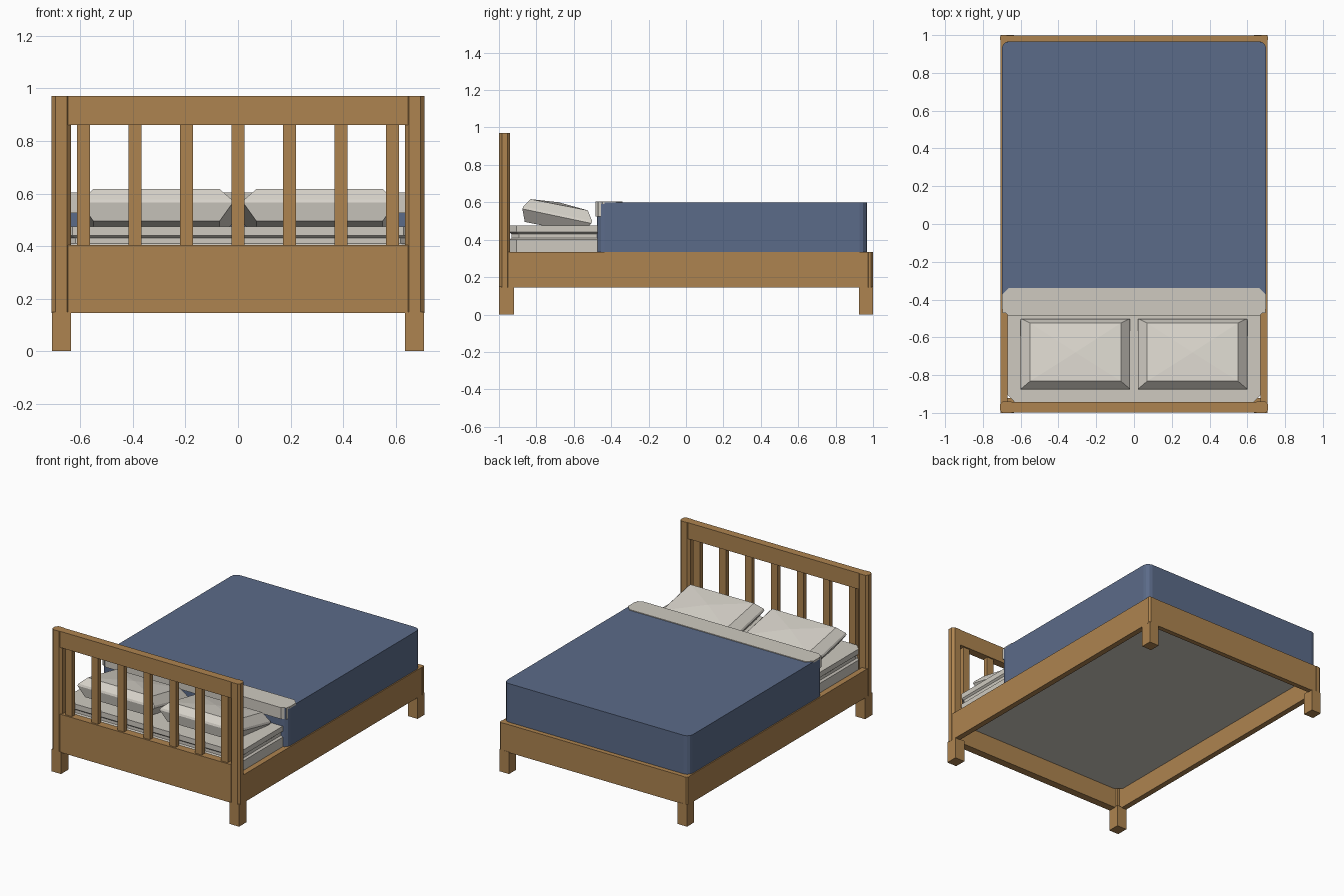
import bpy, bmesh, math

if "Cube" in bpy.data.objects:
    bpy.data.objects.remove(bpy.data.objects["Cube"])


def material(name, rgb):
    m = bpy.data.materials.new(name)
    m.diffuse_color = (*rgb, 1)
    m.use_nodes = True
    m.node_tree.nodes["Principled BSDF"].inputs["Base Color"].default_value = m.diffuse_color
    return m


WOOD = material("oak wood", (0.42, 0.23, 0.08))
BLUE = material("blue blanket", (0.105, 0.146, 0.25))
SHEET = material("grey sheet", (0.62, 0.59, 0.53))
PILLOW = material("pale pillow", (0.68, 0.65, 0.59))


def finish(name, bm, mat):
    bmesh.ops.recalc_face_normals(bm, faces=bm.faces)
    me = bpy.data.meshes.new(name)
    bm.to_mesh(me)
    bm.free()
    me.materials.append(mat)
    ob = bpy.data.objects.new(name, me)
    bpy.context.collection.objects.link(ob)
    return ob


def ring(x0, x1, y0, y1, c, n):
    """Rectangle outline with corners rounded in n segments of radius c."""
    if c == 0:
        return [(x0, y0), (x1, y0), (x1, y1), (x0, y1)]
    pts = []
    for cx, cy, a in ((x0 + c, y0 + c, 180), (x1 - c, y0 + c, 270),
                      (x1 - c, y1 - c, 0), (x0 + c, y1 - c, 90)):
        for i in range(n + 1):
            t = math.radians(a + 90 * i / n)
            pts.append((cx + c * math.cos(t), cy + c * math.sin(t)))
    return pts


def loft(name, mat, x0, x1, y0, y1, levels, c=0, n=1):
    """Stack of (z, inset) outlines, capped at both ends."""
    bm = bmesh.new()
    rows = [[bm.verts.new((x, y, z)) for x, y in
             ring(x0 + d, x1 - d, y0 + d, y1 - d, c, n)] for z, d in levels]
    for a, b in zip(rows, rows[1:]):
        for i in range(len(a)):
            j = (i + 1) % len(a)
            bm.faces.new((a[i], a[j], b[j], b[i]))
    bm.faces.new(rows[0])
    bm.faces.new(rows[-1])
    return finish(name, bm, mat)


def box(name, mat, x0, x1, y0, y1, z0, z1, c=0, n=1):
    return loft(name, mat, x0, x1, y0, y1, [(z0, 0), (z1, 0)], c, n)


# Legs, corner posts and side rails
for s, side in ((-1, "left"), (1, "right")):
    def sided(name, xa, xb, *rest):
        xs = sorted((s * xa, s * xb))
        box(side + "_" + name, WOOD, *xs, *rest)
    sided("head_leg", 0.635, 0.708, -1.0, -0.92, 0, 0.15)
    sided("foot_leg", 0.635, 0.708, 0.925, 1.0, 0, 0.15)
    sided("head_post", 0.635, 0.71, -1.0, -0.94, 0.145, 0.97, 0.015, 1)
    sided("foot_post", 0.665, 0.71, 0.965, 1.0, 0.145, 0.335, 0.01, 1)
    sided("side_rail", 0.67, 0.708, -0.98, 0.985, 0.145, 0.335)

# Footboard and headboard
box("foot_rail", WOOD, -0.69, 0.69, 0.965, 0.998, 0.145, 0.335)
box("head_panel", WOOD, -0.66, 0.66, -0.997, -0.945, 0.145, 0.405)
box("head_top_rail", WOOD, -0.66, 0.66, -0.997, -0.943, 0.86, 0.97)
for i in range(-3, 4):
    x = i * 0.196
    box("head_slat", WOOD, x - 0.025, x + 0.025, -0.985, -0.953, 0.39, 0.87)

# Mattress with a recessed band
loft("mattress", SHEET, -0.67, 0.67, -0.945, 0.966,
     [(0.28, 0), (0.40, 0), (0.41, 0.012), (0.43, 0.012), (0.44, 0), (0.475, 0)], 0.04, 1)

# Blanket and folded sheet
box("blanket", BLUE, -0.70, 0.70, -0.475, 0.967, 0.33, 0.598, 0.04, 3)
box("sheet_fold_top", SHEET, -0.70, 0.70, -0.482, -0.34, 0.59, 0.603, 0.035, 1)
box("sheet_fold_front", SHEET, -0.695, 0.695, -0.484, -0.44, 0.525, 0.603, 0.03, 1)

# Pillows: widest at a tilted rim, tapering to a smaller top and bottom
for cx in (-0.31, 0.31):
    bm = bmesh.new()
    rows = []
    for half, ya, za, yb, zb in ((0.24, -0.862, 0.495, -0.56, 0.435),
                                 (0.29, -0.875, 0.565, -0.505, 0.487),
                                 (0.285, -0.87, 0.578, -0.502, 0.5),
                                 (0.24, -0.832, 0.617, -0.525, 0.557)):
        rows.append([bm.verts.new((cx + sx * half, y, z)) for sx, y, z in
                     ((-1, ya, za), (1, ya, za), (1, yb, zb), (-1, yb, zb))])
    for a, b in zip(rows, rows[1:]):
        for i in range(4):
            j = (i + 1) % 4
            bm.faces.new((a[i], a[j], b[j], b[i]))
    bm.faces.new(rows[0])
    # slightly domed top
    peak = bm.verts.new((cx, -0.68, 0.6))
    for i in range(4):
        bm.faces.new((rows[-1][i], rows[-1][(i + 1) % 4], peak))
    finish("left_pillow" if cx < 0 else "right_pillow", bm, PILLOW)
